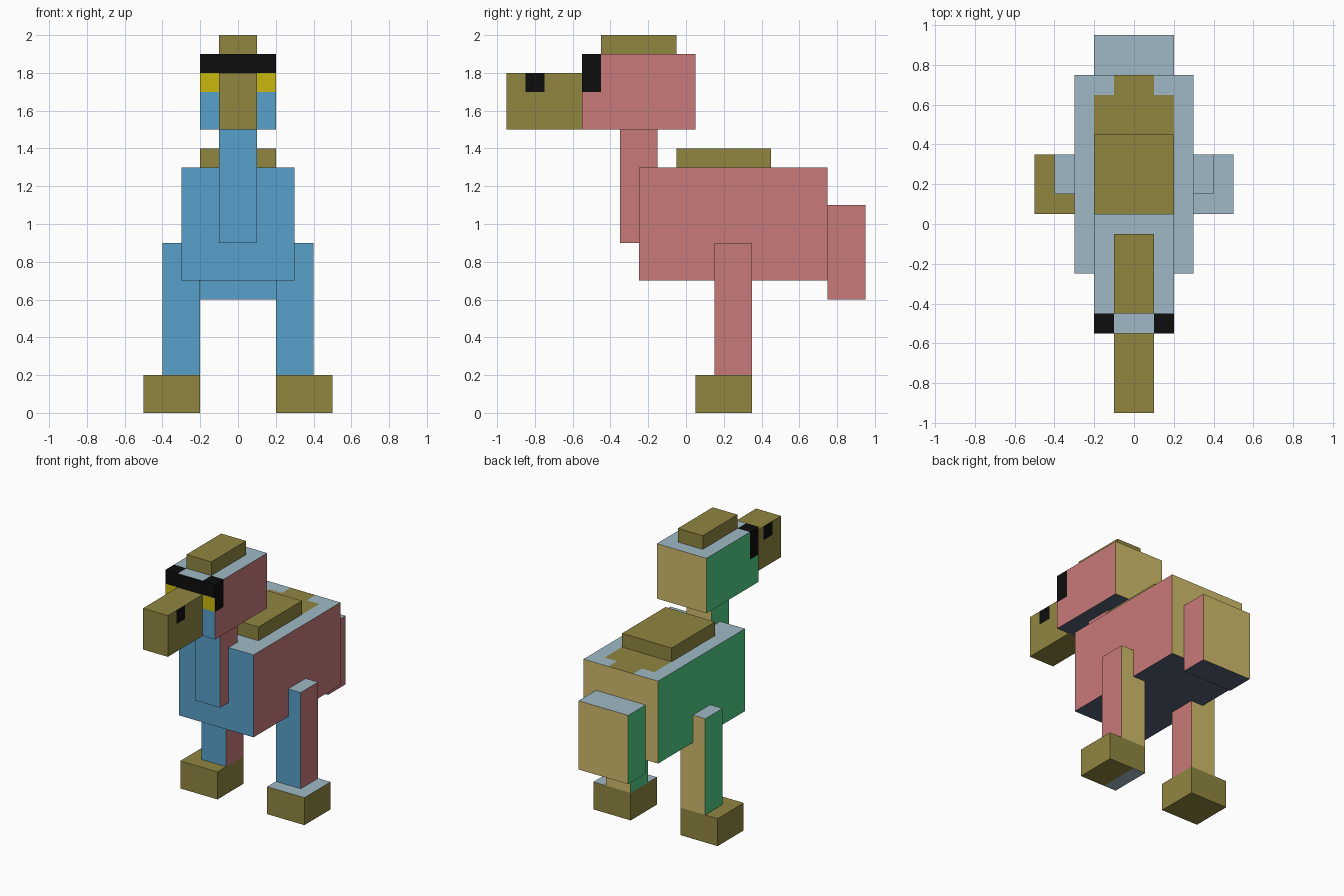
import bpy, bmesh
from mathutils import Vector

if "Cube" in bpy.data.objects:
    bpy.data.objects.remove(bpy.data.objects["Cube"])

COLOURS = {
    "front blue": (88, 160, 203),
    "right rose": (201, 122, 122),
    "back tan": (208, 188, 108),
    "left green": (80, 209, 135),
    "top pale grey": (160, 185, 198),
    "underside slate": (85, 98, 119),
    "olive": (144, 134, 64),
    "black": (13, 13, 13),
    "yellow": (200, 184, 14),
}
NAMES = list(COLOURS)
OLIVE, BLACK, YELLOW, PALE = (NAMES.index(n) for n in ("olive", "black", "yellow", "top pale grey"))


def linear(v):
    v /= 255
    return v / 12.92 if v <= 0.04045 else ((v + 0.055) / 1.055) ** 2.4


MATS = []
for name, rgb in COLOURS.items():
    m = bpy.data.materials.new(name)
    m.diffuse_color = (*[linear(v) for v in rgb], 1)
    m.use_nodes = True
    m.node_tree.nodes["Principled BSDF"].inputs["Base Color"].default_value = m.diffuse_color
    MATS.append(m)


# Colour rules: each takes face centre c and normal n
def by_side(c, n):
    if abs(n.z) > 0.5:
        return 4 if n.z > 0 else 5
    if abs(n.y) > 0.5:
        return 0 if n.y < 0 else 2
    return 1 if n.x > 0 else 3


def olive(c, n):
    return OLIVE


def torso_paint(c, n):
    # Saddle cloth with a stepped rear end
    if n.z > 0.5 and c.y > -0.05 and abs(c.x) < (0.2 if c.y < 0.65 else 0.1):
        return OLIVE
    return by_side(c, n)


def head_paint(c, n):
    # Brow band with side tabs, and eyes below it
    if n.y < -0.5:
        if c.z > 1.8:
            return BLACK
        if c.z > 1.7 and abs(c.x) > 0.1:
            return YELLOW
    if abs(n.x) > 0.5 and c.y < -0.45 and c.z > 1.7:
        return BLACK
    if n.z > 0.5 and c.y < -0.45 and abs(c.x) > 0.1:
        return BLACK
    return by_side(c, n)


def beak_paint(c, n):
    # Nostrils
    if abs(n.x) > 0.5 and c.z > 1.7 and -0.85 < c.y < -0.75:
        return BLACK
    return OLIVE


def right_foot_paint(c, n):
    if n.z > 0.5 or (n.z < -0.5 and c.x < 0.3):
        return PALE
    return OLIVE


def box(name, x, y, z, rule=by_side, cuts=()):
    """Box from ranges, sliced at (axis, value) cuts, coloured by rule."""
    bm = bmesh.new()
    bmesh.ops.create_cube(bm, size=1)
    for v in bm.verts:
        v.co = Vector([r[0] if k < 0 else r[1] for k, r in zip(v.co, (x, y, z))])
    for axis, value in cuts:
        p, n = Vector(), Vector()
        p[axis], n[axis] = value, 1
        bmesh.ops.bisect_plane(bm, geom=bm.verts[:] + bm.edges[:] + bm.faces[:],
                               plane_co=p, plane_no=n)
    bm.normal_update()
    for f in bm.faces:
        f.material_index = rule(f.calc_center_median(), f.normal)
    me = bpy.data.meshes.new(name)
    bm.to_mesh(me)
    bm.free()
    for m in MATS:
        me.materials.append(m)
    ob = bpy.data.objects.new(name, me)
    bpy.context.collection.objects.link(ob)
    return ob


# Body
box("torso", (-0.3, 0.3), (-0.25, 0.75), (0.7, 1.3), torso_paint,
    [(0, -0.2), (0, -0.1), (0, 0.1), (0, 0.2), (1, -0.05), (1, 0.65)])
box("saddle", (-0.2, 0.2), (-0.05, 0.45), (1.3, 1.4), olive)
box("tail", (-0.2, 0.2), (0.75, 0.95), (0.6, 1.1))
box("neck", (-0.1, 0.1), (-0.35, -0.15), (0.9, 1.5))

# Head
box("head", (-0.2, 0.2), (-0.55, 0.05), (1.5, 1.9), head_paint,
    [(0, -0.1), (0, 0.1), (1, -0.45), (2, 1.7), (2, 1.8)])
box("crest", (-0.1, 0.1), (-0.45, -0.05), (1.9, 2.0), olive)
box("beak", (-0.1, 0.1), (-0.95, -0.55), (1.5, 1.8), beak_paint,
    [(1, -0.85), (1, -0.75), (2, 1.7)])

# Legs and feet
for side, s in (("left", -1), ("right", 1)):
    box(side + "_leg", sorted((s * 0.2, s * 0.4)), (0.15, 0.35), (0.2, 0.9))
    box(side + "_foot", sorted((s * 0.2, s * 0.5)), (0.05, 0.35), (0.0, 0.2),
        right_foot_paint if s > 0 else olive, [(0, 0.3)] if s > 0 else [])
